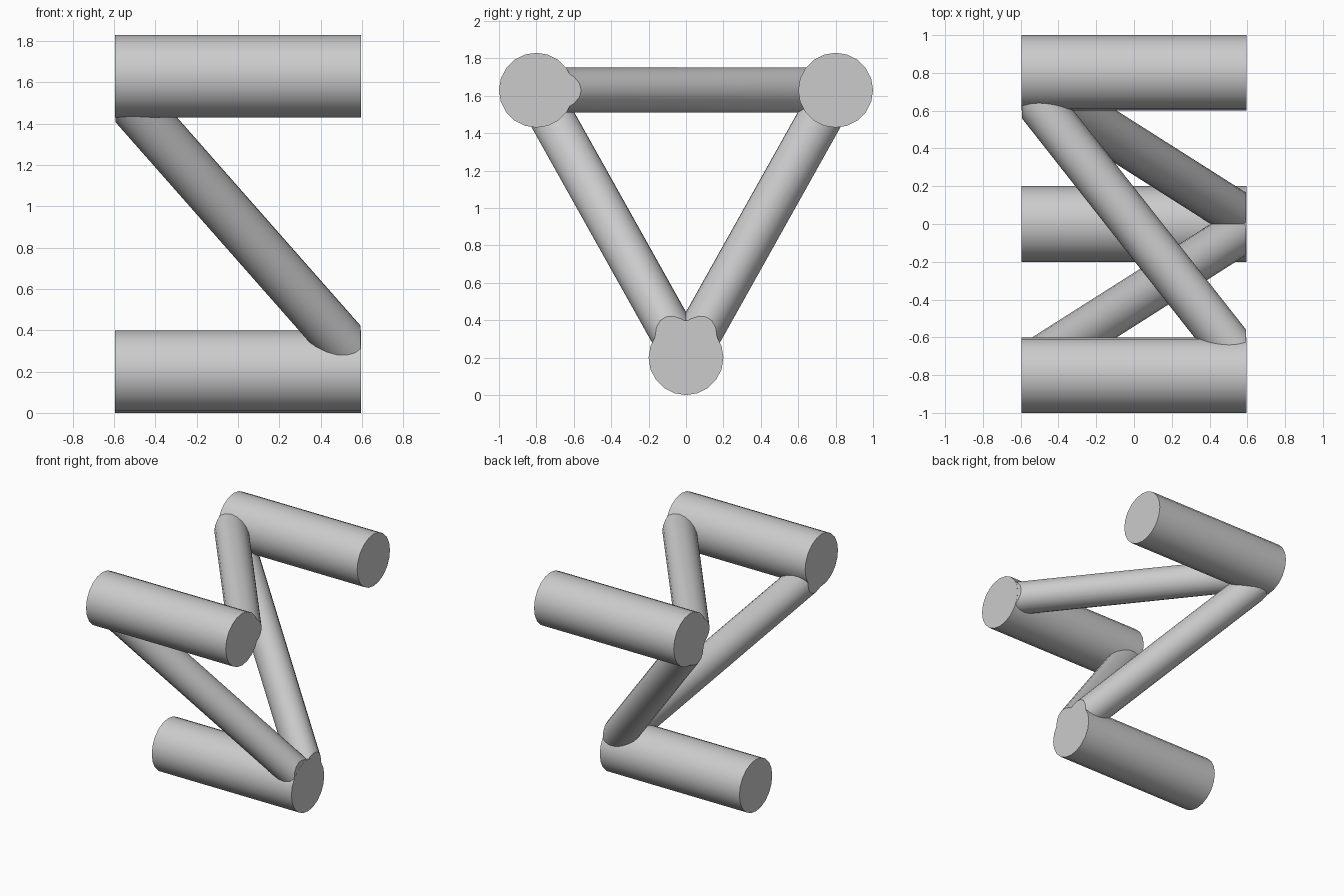
import bpy, bmesh, math
from mathutils import Vector

cube = bpy.data.objects.get("Cube")
if cube:
    bpy.data.objects.remove(cube)

HALF = 0.595          # half length of the tubes
SIDES = 20
TOP_Z, LOW_Z, SPREAD = 1.63, 0.2, 0.8

grey = bpy.data.materials.new("light_grey")
grey.use_nodes = True
colour = (0.6, 0.6, 0.6, 1)
grey.diffuse_color = colour
grey.node_tree.nodes["Principled BSDF"].inputs["Base Color"].default_value = colour


def rod(name, start, end, radius, clip=None):
    """Capped cylinder between two points, optionally trimmed at x = +-clip."""
    start, end = Vector(start), Vector(end)
    axis = end - start
    bm = bmesh.new()
    bmesh.ops.create_cone(bm, cap_ends=True, segments=SIDES, radius1=radius,
                          radius2=radius, depth=axis.length)
    turn = axis.to_track_quat('Z', 'Y').to_matrix().to_4x4()
    bm.transform(turn)
    bmesh.ops.translate(bm, verts=bm.verts, vec=(start + end) / 2)
    if clip:
        for side in (-1, 1):
            cut = bmesh.ops.bisect_plane(
                bm, geom=bm.verts[:] + bm.edges[:] + bm.faces[:],
                plane_co=(side * clip, 0, 0), plane_no=(side, 0, 0), clear_outer=True)
            edges = [e for e in cut["geom_cut"] if isinstance(e, bmesh.types.BMEdge)]
            bmesh.ops.contextual_create(bm, geom=edges)
        bmesh.ops.recalc_face_normals(bm, faces=bm.faces)
    mesh = bpy.data.meshes.new(name)
    bm.to_mesh(mesh)
    bm.free()
    mesh.materials.append(grey)
    obj = bpy.data.objects.new(name, mesh)
    bpy.context.collection.objects.link(obj)
    bpy.ops.object.select_all(action='DESELECT')
    obj.select_set(True)
    bpy.context.view_layer.objects.active = obj
    bpy.ops.object.shade_smooth_by_angle(angle=math.radians(30))


# Three parallel tubes on the corners of a triangle
corners = {"front": (-SPREAD, TOP_Z), "back": (SPREAD, TOP_Z), "bottom": (0, LOW_Z)}
for name, (y, z) in corners.items():
    rod(name + "_tube", (-HALF, y, z), (HALF, y, z), 0.2)

# Diagonal braces, running past the tube ends and trimmed flush with them
for first, second in (("back", "front"), ("front", "bottom"), ("back", "bottom")):
    a = Vector((-0.63, *corners[first]))
    b = Vector((0.63, *corners[second]))
    extra = (b - a) * 0.1
    rod(f"{first}_to_{second}_brace", a - extra, b + extra, 0.12, HALF - 0.001)
